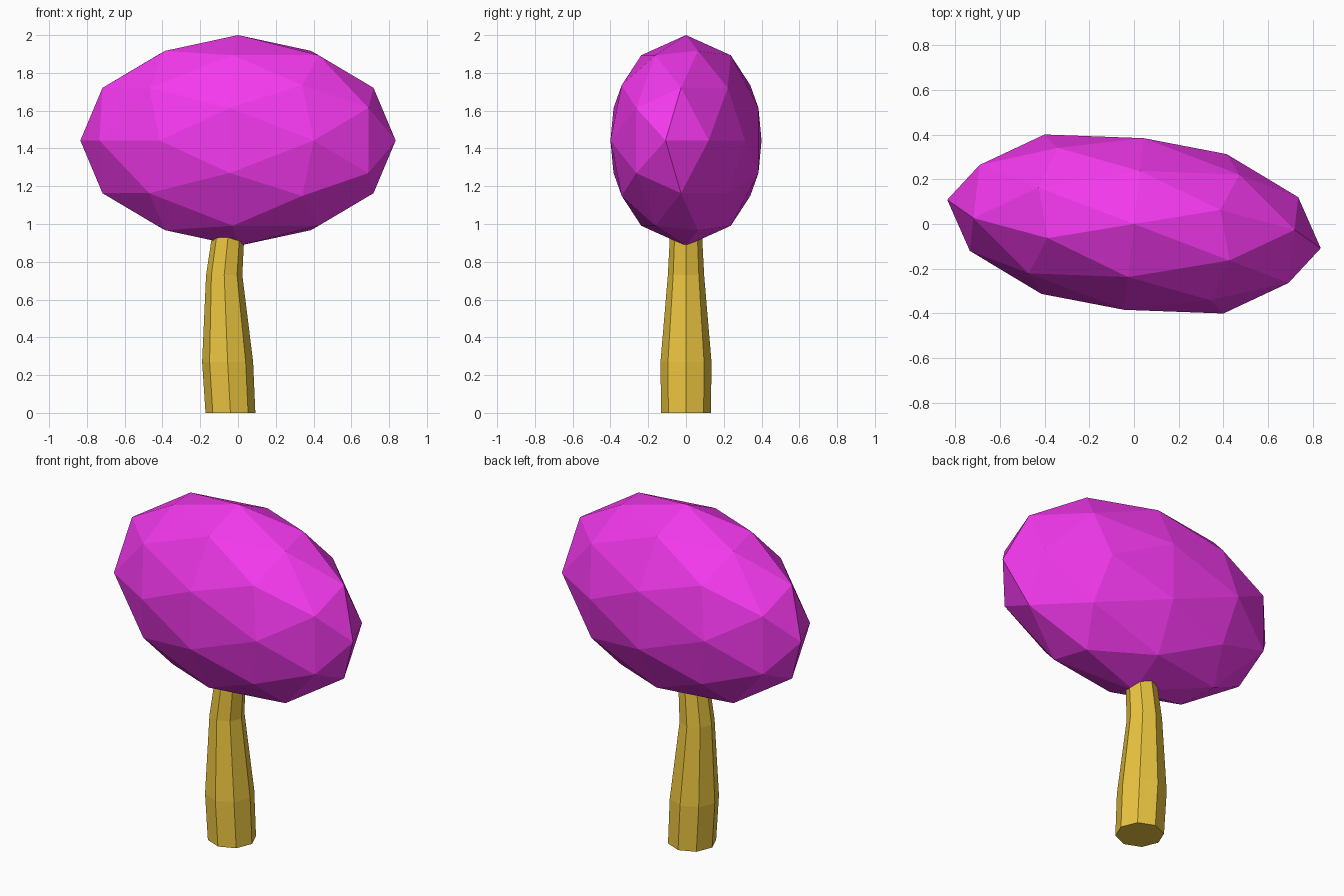
import bpy, bmesh
from math import radians, cos, sin, pi
from mathutils import Matrix

if "Cube" in bpy.data.objects:
    bpy.data.objects.remove(bpy.data.objects["Cube"])


def finish(bm, name, color):
    bmesh.ops.recalc_face_normals(bm, faces=bm.faces[:])
    mesh = bpy.data.meshes.new(name)
    bm.to_mesh(mesh)
    bm.free()
    obj = bpy.data.objects.new(name, mesh)
    bpy.context.collection.objects.link(obj)
    mat = bpy.data.materials.new(name + "_color")
    mat.diffuse_color = (*color, 1)
    mat.use_nodes = True
    mat.node_tree.nodes["Principled BSDF"].inputs["Base Color"].default_value = mat.diffuse_color
    mesh.materials.append(mat)
    return obj


# Crown: faceted icosphere, edge-up, skewed into a flattened ellipsoid
bm = bmesh.new()
bmesh.ops.create_icosphere(bm, subdivisions=2, radius=1)
stretch = Matrix(((0.734, -0.40, 0, 0),
                  (0.12, 0.40, 0, 0),
                  (0, 0, 0.558, 1.442),
                  (0, 0, 0, 1)))
bm.transform(stretch @ Matrix.Rotation(radians(-31.717), 4, 'Y'))
finish(bm, "crown", (0.9, 0.04, 0.85))

# Trunk: octagonal rings (centre x, z, radius) along a slight bend
SIDES = 8
RINGS = [(-0.04, 0.0, 0.132), (-0.055, 0.27, 0.135),
         (-0.073, 0.73, 0.096), (-0.046, 1.0, 0.082)]
bm = bmesh.new()
loops = [[bm.verts.new((cx + r * cos(2 * pi * i / SIDES), r * sin(2 * pi * i / SIDES), z))
          for i in range(SIDES)] for cx, z, r in RINGS]
for low, high in zip(loops, loops[1:]):
    for i in range(SIDES):
        j = (i + 1) % SIDES
        bm.faces.new((low[i], low[j], high[j], high[i]))
bm.faces.new(loops[0][::-1])
bm.faces.new(loops[-1])
finish(bm, "trunk", (0.82, 0.55, 0.05))
